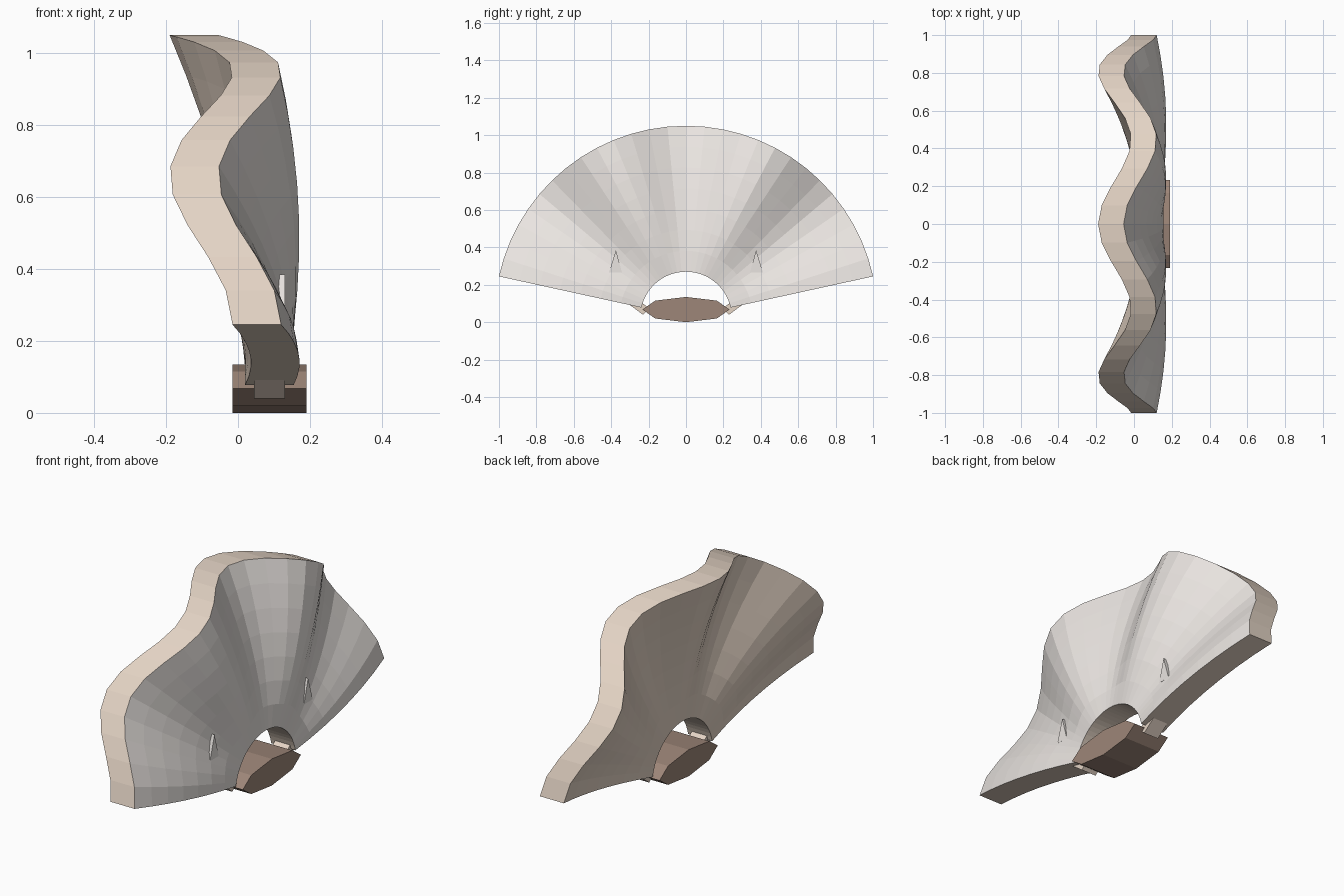
import bpy, bmesh
from math import sin, cos, pi, radians

if "Cube" in bpy.data.objects:
    bpy.data.objects.remove(bpy.data.objects["Cube"])

def material(name, rgb):
    m = bpy.data.materials.new(name)
    m.diffuse_color = (*rgb, 1)
    m.use_nodes = True
    m.node_tree.nodes["Principled BSDF"].inputs["Base Color"].default_value = m.diffuse_color
    return m

PALE = material("pale", (0.82, 0.78, 0.75))
TAN = material("tan", (0.78, 0.66, 0.56))
BROWN = material("brown", (0.34, 0.24, 0.19))

def finish(name, bm, *mats):
    bmesh.ops.recalc_face_normals(bm, faces=bm.faces[:])
    me = bpy.data.meshes.new(name)
    bm.to_mesh(me)
    bm.free()
    for m in mats:
        me.materials.append(m)
    ob = bpy.data.objects.new(name, me)
    bpy.context.collection.objects.link(ob)
    return ob

def prism(name, outline, x0, x1, mat):
    # extrude a (y, z) outline along x
    bm = bmesh.new()
    f = bm.faces.new([bm.verts.new((x0, y, z)) for y, z in outline])
    ext = bmesh.ops.extrude_face_region(bm, geom=[f])
    verts = [v for v in ext["geom"] if isinstance(v, bmesh.types.BMVert)]
    bmesh.ops.translate(bm, verts=verts, vec=(x1 - x0, 0, 0))
    return finish(name, bm, mat)

# Wavy fan: fluted ring sector, three waves that grow toward the rim
R0, R1, CZ, A0, THICK = 0.244, 1.024, 0.026, 12.35, 0.135
SEG, RINGS = 28, 7
SPAN = 180 - 2 * A0

def back_x(t, a):
    wave = 0.5 + 0.5 * cos(2 * pi * (a - 90) / (SPAN / 3))
    return 0.155 + 0.09 * t - 0.125 * t * t - 0.175 * t * wave

bm = bmesh.new()
sheets = []
for dx in (0, -THICK):
    grid = []
    for i in range(SEG + 1):
        a = A0 + SPAN * i / SEG
        row = []
        for j in range(RINGS + 1):
            t = j / RINGS
            r = R0 + (R1 - R0) * t
            row.append(bm.verts.new((back_x(t, a) + dx, r * cos(radians(a)),
                                     CZ + r * sin(radians(a)))))
        grid.append(row)
    sheets.append(grid)
for k, g in enumerate(sheets):
    for i in range(SEG):
        for j in range(RINGS):
            f = bm.faces.new((g[i][j], g[i + 1][j], g[i + 1][j + 1], g[i][j + 1]))
            f.material_index = k
b, f_ = sheets
for j in (0, RINGS):
    for i in range(SEG):
        bm.faces.new((b[i][j], b[i + 1][j], f_[i + 1][j], f_[i][j])).material_index = 1
for i in (0, SEG):
    for j in range(RINGS):
        bm.faces.new((b[i][j], b[i][j + 1], f_[i][j + 1], f_[i][j])).material_index = 1
finish("fan", bm, PALE, TAN)

# Eight-sided hinge block at the base
hinge = [(0.233 * cos(k * pi / 4), 0.0675 + 0.0675 * sin(k * pi / 4)) for k in range(8)]
prism("hinge", hinge, -0.015, 0.19, BROWN)

# Mirrored small parts: slanted hinge tabs and pointed spikes on the back
for s, side in ((1, "right"), (-1, "left")):
    tab = [(0.23, 0.04), (0.30, 0.092), (0.265, 0.125), (0.195, 0.073)]
    prism("tab_" + side, [(s * y, z) for y, z in tab], 0.045, 0.13, TAN)
    spike = [(0.375, 0.385), (0.412, 0.265), (0.342, 0.265)]
    prism("spike_" + side, [(s * y, z) for y, z in spike], 0.06, 0.131, PALE)
